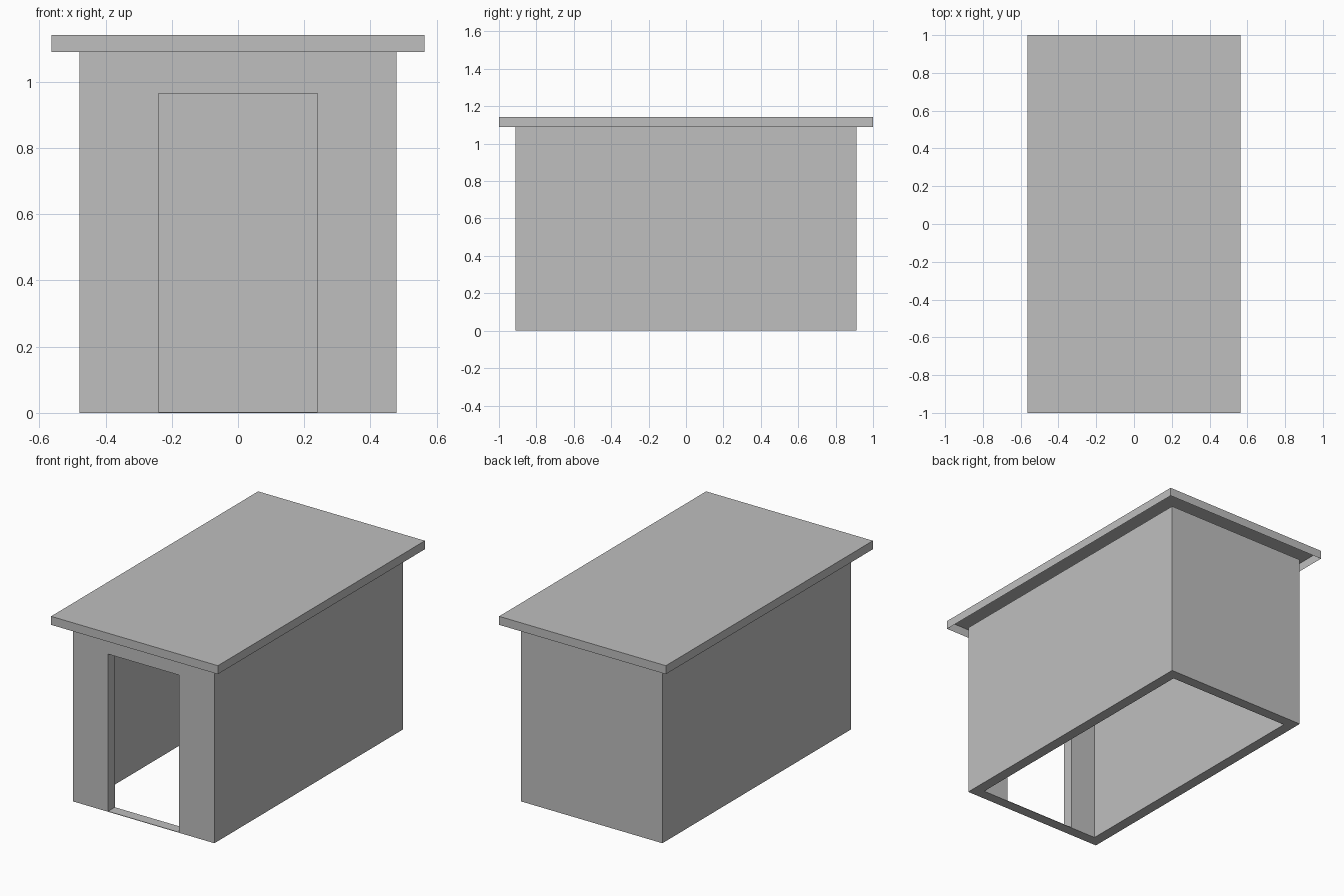
import bpy
import bmesh
from mathutils import Matrix, Vector

old = bpy.data.objects.get("Cube")
if old:
    bpy.data.objects.remove(old, do_unlink=True)

WALL_X, WALL_Y, WALL_TOP = 0.479, 0.912, 1.09
ROOF_X, ROOF_Y, ROOF_TOP = 0.564, 1.0, 1.142
THICK = 0.065
DOOR_X, DOOR_TOP, SILL = 0.24, 0.964, 0.003

grey = bpy.data.materials.new("plain grey")
grey.use_nodes = True
colour = (0.52, 0.52, 0.52, 1)
grey.diffuse_color = colour
grey.node_tree.nodes["Principled BSDF"].inputs["Base Color"].default_value = colour


def box(name, low, high, open_bottom=False):
    """Axis-aligned box between two corners, optionally without its bottom."""
    low, high = Vector(low), Vector(high)
    bm = bmesh.new()
    place = Matrix.Translation((low + high) / 2) @ Matrix.Diagonal((*(high - low), 1))
    bmesh.ops.create_cube(bm, size=1, matrix=place)
    if open_bottom:
        bm.normal_update()
        under = [f for f in bm.faces if f.normal.z < -0.5]
        bmesh.ops.delete(bm, geom=under, context='FACES')
    mesh = bpy.data.meshes.new(name)
    bm.to_mesh(mesh)
    bm.free()
    mesh.materials.append(grey)
    obj = bpy.data.objects.new(name, mesh)
    bpy.context.collection.objects.link(obj)
    return obj


def cut(target, cutter):
    """Subtract the cutter from the target, then discard the cutter."""
    cutter.hide_render = True
    mod = target.modifiers.new(cutter.name, 'BOOLEAN')
    mod.operation = 'DIFFERENCE'
    mod.solver = 'EXACT'
    mod.object = cutter
    bpy.context.view_layer.objects.active = target
    bpy.ops.object.modifier_apply(modifier=mod.name)
    bpy.data.objects.remove(cutter, do_unlink=True)


# Walls: a hollow shell, open underneath
walls = box("walls", (-WALL_X, -WALL_Y, 0), (WALL_X, WALL_Y, WALL_TOP))
inner_x, inner_y = WALL_X - THICK, WALL_Y - THICK
cut(walls, box("room_cutter", (-inner_x, -inner_y, -0.2),
               (inner_x, inner_y, WALL_TOP - THICK)))

# Doorway through the front wall, leaving a very low sill
cut(walls, box("doorway_cutter", (-DOOR_X, -WALL_Y - 0.1, SILL),
               (DOOR_X, -inner_y + 0.1, DOOR_TOP)))

# Flat overhanging roof with a turned-down rim, open underneath
box("roof", (-ROOF_X, -ROOF_Y, WALL_TOP), (ROOF_X, ROOF_Y, ROOF_TOP), open_bottom=True)
